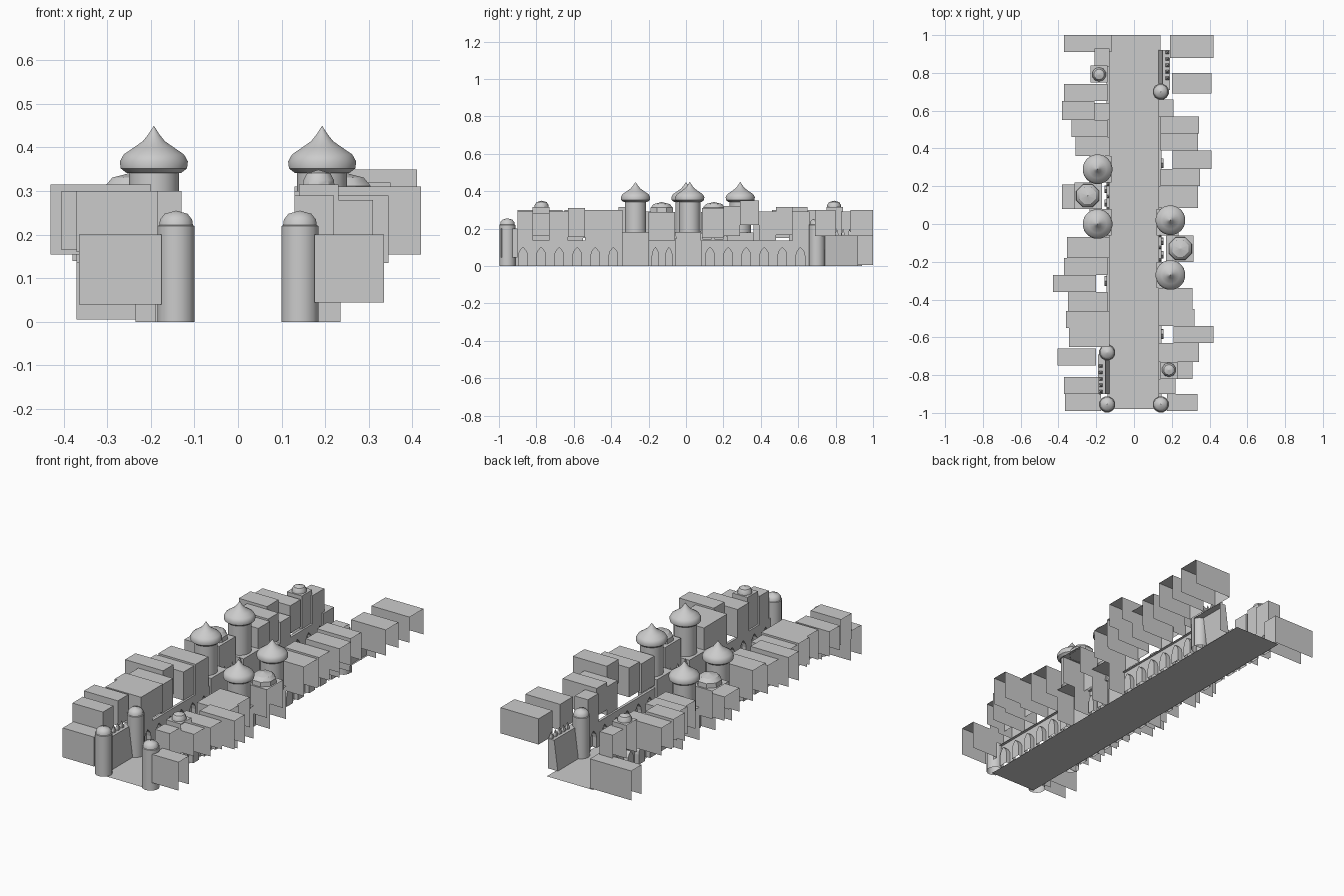
import bpy, bmesh, math

if "Cube" in bpy.data.objects:
    bpy.data.objects.remove(bpy.data.objects["Cube"])

# The right side is modelled directly; the left side is the same turned half a turn about (0, 0.01)
def place(v, side):
    x, y, z = v
    return (x, y, z) if side > 0 else (-x, 0.02 - y, z)

def make(name, verts, faces, smooth=None, recalc=False):
    me = bpy.data.meshes.new(name)
    me.from_pydata(verts, [], faces)
    if recalc:
        bm = bmesh.new()
        bm.from_mesh(me)
        bmesh.ops.remove_doubles(bm, verts=bm.verts, dist=1e-5)
        bmesh.ops.recalc_face_normals(bm, faces=bm.faces)
        bm.to_mesh(me)
        bm.free()
    ob = bpy.data.objects.new(name, me)
    bpy.context.collection.objects.link(ob)
    if smooth:
        bpy.context.view_layer.objects.active = ob
        ob.select_set(True)
        bpy.ops.object.shade_smooth_by_angle(angle=math.radians(smooth))
        ob.select_set(False)
    return ob

# Shell box: faces listed in skip ("-x", "+x", "-y", "+y", "-z", "+z") are left open
def shell(name, x0, x1, y0, y1, z0, z1, skip=("-z",), side=1, lean=0):
    v = [(x, y, z) for z in (z0, z1) for y in (y0, y1) for x in (x0, x1)]
    v[4] = (x0 + lean, y0, z1)
    v[6] = (x0 + lean, y1, z1)
    f = {"-z": (0, 2, 3, 1), "+z": (4, 5, 7, 6), "-y": (0, 1, 5, 4),
         "+y": (2, 6, 7, 3), "-x": (0, 4, 6, 2), "+x": (1, 3, 7, 5)}
    return make(name, [place(p, side) for p in v], [f[k] for k in f if k not in skip])

# Lathe a (radius, z) profile, open at the bottom
def lathe(name, cx, cy, prof, n, side=1, smooth=None):
    v, f = [], []
    for r, z in prof:
        for i in range(n):
            a = 2 * math.pi * (i + 0.5) / n
            v.append(place((cx + r * math.cos(a), cy + r * math.sin(a), z), side))
    for k in range(len(prof) - 1):
        for i in range(n):
            j = (i + 1) % n
            f.append((k*n + i, k*n + j, (k+1)*n + j, (k+1)*n + i))
    return make(name, v, f, smooth, True)

# Wall facing the street with a row of pointed, recessed arches
def arcade(name, ya, yb, bays, h, side, x=0.13, depth=0.025):
    v, f = [], []
    step = (yb - ya) / bays
    w = step * 0.27
    for b in range(bays):
        y0 = ya + b * step
        y1, c = y0 + step, y0 + step / 2
        arch = [(-w, 0), (-w, 0.055), (-w * .85, 0.075), (-w * .45, 0.09), (0, 0.102)]
        arch += [(-p, q) for p, q in reversed(arch[:-1])]
        k, n = len(v), len(arch)
        v += [(x, c + p, q) for p, q in arch]
        v += [(x + depth, c + p, q) for p, q in arch]
        v += [(x, y1, 0), (x, y1, h), (x, y0, h), (x, y0, 0),
              (x + 0.015, y1, h), (x + 0.015, y0, h)]
        m = k + 2 * n
        f.append(tuple(range(k, k + n)) + (m, m + 1, m + 2, m + 3))
        f.append(tuple(range(k + n, k + 2 * n)))
        f += [(k + i, k + i + 1, k + n + i + 1, k + n + i) for i in range(n - 1)]
        f.append((m + 2, m + 1, m + 4, m + 5))
    make(name, [place(p, side) for p in v], f, recalc=True)

# Street
make("street", [(-.14, -.98, 0), (.14, -.98, 0), (.14, 1, 0), (-.14, 1, 0)], [(0, 1, 2, 3)])

tower = [(.044, 0), (.044, .22), (.040, .222), (.038, .235), (.027, .248), (.001, .255)]
onion = [(.064, .342), (.077, .352), (.079, .368), (.070, .384), (.048, .399),
         (.026, .414), (.013, .430), (.0005, .449)]
small_dome = [(.038, .312), (.037, .325), (.028, .341), (.0005, .349)]
wide_dome = [(.066, .285), (.064, .312), (.047, .331), (.0005, .342)]

for s, tag in ((1, "right"), (-1, "left")):
    # arcaded walls and gate wall
    arcade(tag + "_arcade_a", -.92, -.34, 6, .135, s)
    arcade(tag + "_arcade_b", .08, .66, 6, .135, s)
    arcade(tag + "_gate_wall", -.2, -.055, 2, .145, s)
    # twin gate towers with onion domes
    for i, y in enumerate((.02, -.27)):
        lo, hi = (-.06, .08) if i == 0 else (-.34, -.2)
        shell(f"{tag}_gate_base_{i}", .12, .235, lo, hi, 0, .18, ("-z", "+x"), s)
        lathe(f"{tag}_gate_drum_{i}", .193, y, [(.058, .18), (.058, .342), (.064, .342)], 20, s, 40)
        lathe(f"{tag}_onion_dome_{i}", .193, y, onion, 20, s, 40)
    # domed hall behind the gate
    shell(tag + "_gate_hall", .17, .315, -.2, -.06, .135, .288, ("-z", "+x"), s)
    lathe(tag + "_hall_dome", .245, -.13, wide_dome, 8, s, 35)
    # small domed pavilion
    shell(tag + "_pavilion", .14, .23, -.82, -.73, .135, .315, ("-z", "+x"), s)
    lathe(tag + "_pavilion_dome", .185, -.772, small_dome, 10, s, 35)
    # sloped side wall with spikes, beside the round tower
    shell(tag + "_side_wall", .13, .19, .71, .92, 0, .163, ("-z", "+x"), s, lean=.022)
    for i in range(5):
        shell_y = .772 + .034 * i
        lathe(f"{tag}_wall_spike_{i}", .176, shell_y, [(.012, .163), (.012, .172), (.0005, .2)], 4, s)
    for i in range(3):
        lathe(f"{tag}_gate_spike_{i}", .137, -.19 + .065 * i, [(.012, .145), (.012, .155), (.0005, .19)], 4, s)
    # round street tower
    lathe(tag + "_tower", .142, .70, tower, 12, s, 40)

# Front corner towers
for x in (-.142, .142):
    lathe("front_corner_tower", x, -.955, tower, 12, 1, 40)

# Houses: inner x, outer x, y from, y to, roof height, floor height (open below and behind)
right_houses = [
    (.19, .42, .88, 1.0, .30, .16), (.20, .41, .69, .80, .30, .16),
    (.13, .21, .57, .66, .29, .135), (.14, .345, .48, .57, .315, .165),
    (.14, .34, .39, .48, .29, .135), (.205, .41, .29, .39, .35, .22),
    (.14, .35, .20, .29, .32, .16), (.13, .34, .085, .20, .31, .15),
    (.13, .31, -.45, -.34, .30, .135), (.13, .32, -.54, -.45, .30, .135),
    (.21, .42, -.63, -.54, .31, .155), (.13, .345, -.73, -.63, .29, .135),
    (.19, .31, -.82, -.73, .28, .16), (.13, .22, -.90, -.82, .29, .135),
    (.175, .335, -.99, -.90, .20, .045)]
left_houses = [
    (.12, .37, .91, 1.0, .165, .005), (.13, .21, .83, .93, .29, .135),
    (.14, .37, .65, .74, .30, .15), (.21, .38, .55, .65, .315, .16),
    (.13, .21, .55, .64, .25, .135), (.14, .33, .46, .55, .30, .15),
    (.13, .31, .36, .46, .29, .135), (.25, .38, .08, .21, .27, .14),
    (.13, .355, -.18, -.07, .30, .135), (.14, .37, -.27, -.18, .29, .135),
    (.20, .43, -.36, -.27, .315, .155), (.14, .35, -.46, -.36, .29, .135),
    (.13, .36, -.55, -.46, .30, .15), (.13, .345, -.65, -.55, .30, .135),
    (.20, .405, -.75, -.66, .30, .165), (.185, .37, -.90, -.81, .30, .16),
    (.175, .365, -.99, -.90, .20, .04)]
for i, (a, b, y0, y1, top, low) in enumerate(right_houses):
    shell(f"right_house_{i}", a, b, y0, y1, low, top, ("-z", "+x"))
for i, (a, b, y0, y1, top, low) in enumerate(left_houses):
    shell(f"left_house_{i}", -b, -a, y0, y1, low, top, ("-z", "-x"))
